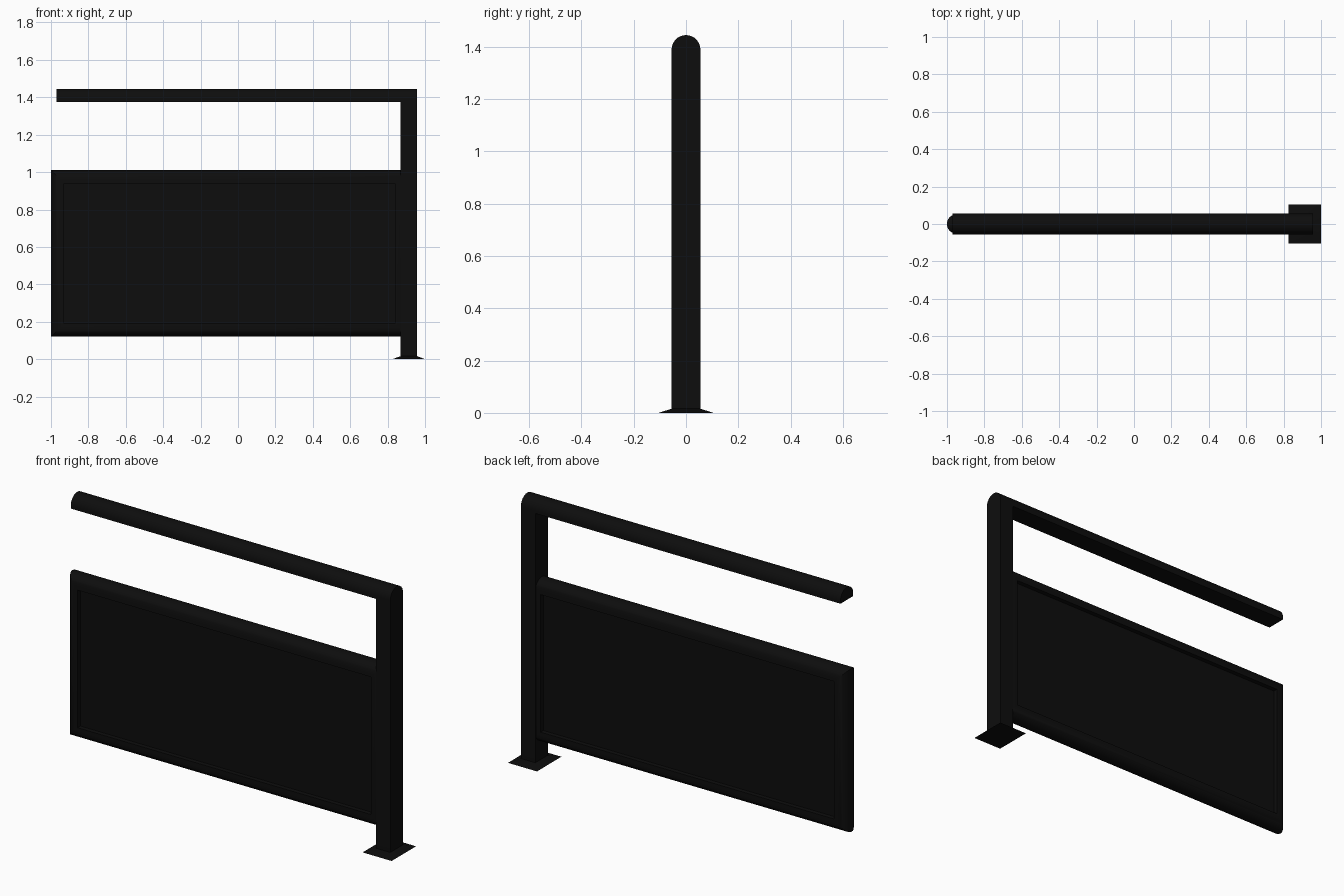
import bpy, bmesh
from math import sin, cos, pi

if "Cube" in bpy.data.objects:
    bpy.data.objects.remove(bpy.data.objects["Cube"])

black = bpy.data.materials.new("black_paint")
black.diffuse_color = (0.004, 0.004, 0.004, 1)
black.use_nodes = True
black.node_tree.nodes["Principled BSDF"].inputs["Base Color"].default_value = black.diffuse_color


def dome(half, depth, n=16):
    """Rounded-top section: (y, distance below crown), open at the flat side."""
    arc = [(half * cos(pi * i / n), half * (1 - sin(pi * i / n))) for i in range(n + 1)]
    return [(half, depth)] + arc + [(-half, depth)]


def finish(name, bm):
    bmesh.ops.recalc_face_normals(bm, faces=bm.faces)
    me = bpy.data.meshes.new(name)
    bm.to_mesh(me)
    bm.free()
    ob = bpy.data.objects.new(name, me)
    bpy.context.collection.objects.link(ob)
    me.materials.append(black)
    bpy.ops.object.select_all(action='DESELECT')
    ob.select_set(True)
    bpy.context.view_layer.objects.active = ob
    bpy.ops.object.shade_smooth_by_angle(angle=0.6)
    return ob


def loft(name, rings, closed=False):
    """Skin a list of equal closed rings; cap the ends unless it is a closed loop."""
    bm = bmesh.new()
    vs = [[bm.verts.new(p) for p in r] for r in rings]
    n = len(vs[0])
    for k in range(len(vs) if closed else len(vs) - 1):
        a, b = vs[k], vs[(k + 1) % len(vs)]
        for i in range(n):
            j = (i + 1) % n
            bm.faces.new((a[i], a[j], b[j], b[i]))
    if not closed:
        bm.faces.new(vs[0])
        bm.faces.new(vs[-1])
    return finish(name, bm)


def rect(x0, x1, hy, z):
    return [(x0, -hy, z), (x1, -hy, z), (x1, hy, z), (x0, hy, z)]


TOP, P0, P1 = 1.445, 0.87, 0.957

# upright post with a rounded crown
loft("post", [[(x, y, TOP - d) for y, d in dome(0.055, TOP - 0.01)] for x in (P0, P1)])

# handrail cantilevered from the post
loft("handrail", [[(x, y, TOP - d) for y, d in dome(0.055, 0.07)] for x in (-0.97, P0)])

# sloped foot plate
loft("foot_plate", [rect(0.825, 1.0, 0.105, 0), rect(P0, P1, 0.055, 0.016)])

# mitred panel frame, rounded side outwards, right stile buried in the post
X0, X1, Z0, Z1 = -1.0, 0.91, 0.12, 1.01
corners = [(X0, Z0, 1, 1), (X1, Z0, -1, 1), (X1, Z1, -1, -1), (X0, Z1, 1, -1)]
loft("panel_frame", [[(x + sx * d, y, z + sz * d) for y, d in dome(0.053, 0.07)]
                     for x, z, sx, sz in corners], closed=True)

# recessed infill panel
loft("infill_panel", [rect(X0 + 0.06, X1 - 0.06, 0.028, z) for z in (Z0 + 0.06, Z1 - 0.06)])
